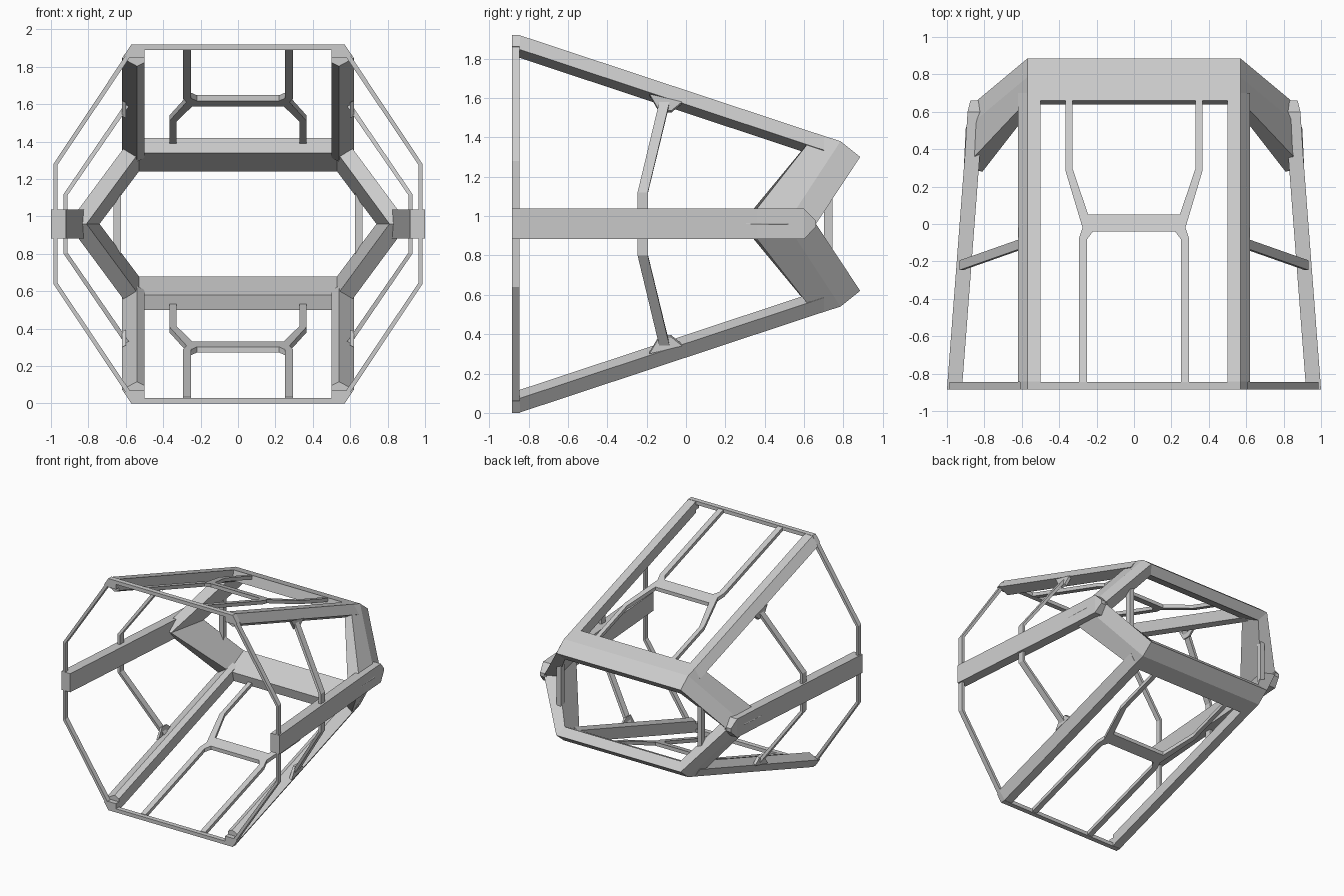
import bpy, bmesh
from mathutils import Vector

if "Cube" in bpy.data.objects:
    bpy.data.objects.remove(bpy.data.objects["Cube"])

ZC = 0.96          # mirror height
SLOPE = 0.331      # taper of the top and bottom planes


def roof(y):
    return 1.92 - SLOPE * max(0, y + 0.85)


def loft(name, sections, mx=False, mz=False, closed=False):
    """Skin matching point loops; optionally repeat mirrored in x and z."""
    bm = bmesh.new()
    for sx in ((1, -1) if mx else (1,)):
        for sz in ((1, -1) if mz else (1,)):
            rows = [[bm.verts.new((p[0] * sx, p[1], ZC + (p[2] - ZC) * sz)) for p in s]
                    for s in sections]
            n, m = len(rows[0]), len(rows)
            for i in range(m if closed else m - 1):
                a, b = rows[i], rows[(i + 1) % m]
                for j in range(n):
                    k = (j + 1) % n
                    bm.faces.new((a[j], a[k], b[k], b[j]))
            if not closed:
                bm.faces.new(rows[0])
                bm.faces.new(rows[-1])
    bmesh.ops.recalc_face_normals(bm, faces=bm.faces)
    me = bpy.data.meshes.new(name)
    bm.to_mesh(me)
    bm.free()
    ob = bpy.data.objects.new(name, me)
    bpy.context.collection.objects.link(ob)
    return ob


# Four main corner beams, tapering toward the rear
prof = [(0.50, 0), (0.57, 0), (0.62, -0.072), (0.54, -0.115), (0.50, -0.095)]
loft("corner_beams", [[(x, y, roof(y) + d) for x, d in prof] for y in (-0.845, 0.70)], True, True)
cap0 = [(0.50, 0), (0.57, 0), (0.61, -0.06), (0.57, -0.072), (0.50, -0.072)]
loft("corner_caps", [[(x, y, 1.92 + d) for x, d in cap0] for y in (-0.885, -0.843)], True, True)

# Folded six-sided rear ring
top = [(0.57, 0.66, 1.42), (0.57, 0.785, 1.38), (0.57, 0.885, 1.30),
       (0.53, 0.83, 1.24), (0.53, 0.64, 1.34)]
mid = [(0.91, 0.30, ZC), (0.90, 0.51, ZC), (0.84, 0.66, ZC),
       (0.74, 0.61, ZC), (0.81, 0.28, ZC)]


def flip(s, fx, fz):
    return [(x * fx, y, ZC + (z - ZC) * fz) for x, y, z in s]


loft("rear_ring", [mid, top, flip(top, -1, 1), flip(mid, -1, 1),
                   flip(top, -1, -1), flip(top, 1, -1)], closed=True)

# Side beams with pointed rear ends
def side_section(y, xi, xo, h):
    return [(xi, y, ZC - h), (xo, y, ZC - h), (xo, y, ZC + h), (xi, y, ZC + h)]


loft("side_beams", [side_section(-0.885, 0.92, 1.0, 0.077),
                    side_section(0.36, 0.825, 0.905, 0.077),
                    side_section(0.60, 0.81, 0.89, 0.077),
                    side_section(0.66, 0.82, 0.875, 0.015)], mx=True)

# Thin front hoop: angled sides and cross bars
def strut(path, w, t):
    return [[(x, y - w, z), (x, y + w, z), (x - t, y + w, z - t * s), (x - t, y - w, z - t * s)]
            for x, y, z, s in path]


loft("front_hoop_sides", strut([(0.585, -0.865, 1.885, 0.6), (0.987, -0.865, 1.28, 0.3),
                                (0.987, -0.865, 1.0, 0)], 0.02, 0.021), True, True)
loft("front_cross_bars", [[(x, -0.885, 1.92), (x, -0.845, 1.92), (x, -0.845, 1.89), (x, -0.885, 1.89)]
                          for x in (-0.52, 0.52)], mz=True)

# Bent side window struts with flared feet
loft("side_struts", strut([(0.605, -0.105, 1.60, 0.6), (0.932, -0.22, 1.12, 0.3),
                           (0.932, -0.22, 1.0, 0)], 0.026, 0.021), True, True)
loft("strut_feet", [[(x, -0.185, z + 0.02), (x, -0.02, z - 0.02), (x, -0.075, z - 0.065),
                     (x, -0.135, z - 0.065)] for x, z in ((0.62, 1.60), (0.60, 1.59))], True, True)

# H-shaped window bars in the top and bottom planes
half = [(0.22, -0.04), (0.25, -0.08), (0.25, -0.85), (0.295, -0.85), (0.295, -0.08),
        (0.275, -0.02), (0.365, 0.28), (0.365, 0.68), (0.33, 0.68), (0.33, 0.30), (0.245, 0.05)]
outline = half + [(-x, y) for x, y in reversed(half)]
loft("window_bars", [[(x, y, roof(y) - d) for x, y in outline] for d in (0.004, 0.034)], mz=True)

# Small upright plates inside the rear ring
loft("rear_plates", [[(0.625, 0.70, z), (0.665, 0.70, z), (0.665, 0.745, z), (0.625, 0.745, z)]
                     for z in (ZC - 0.18, ZC + 0.18)], mx=True)
